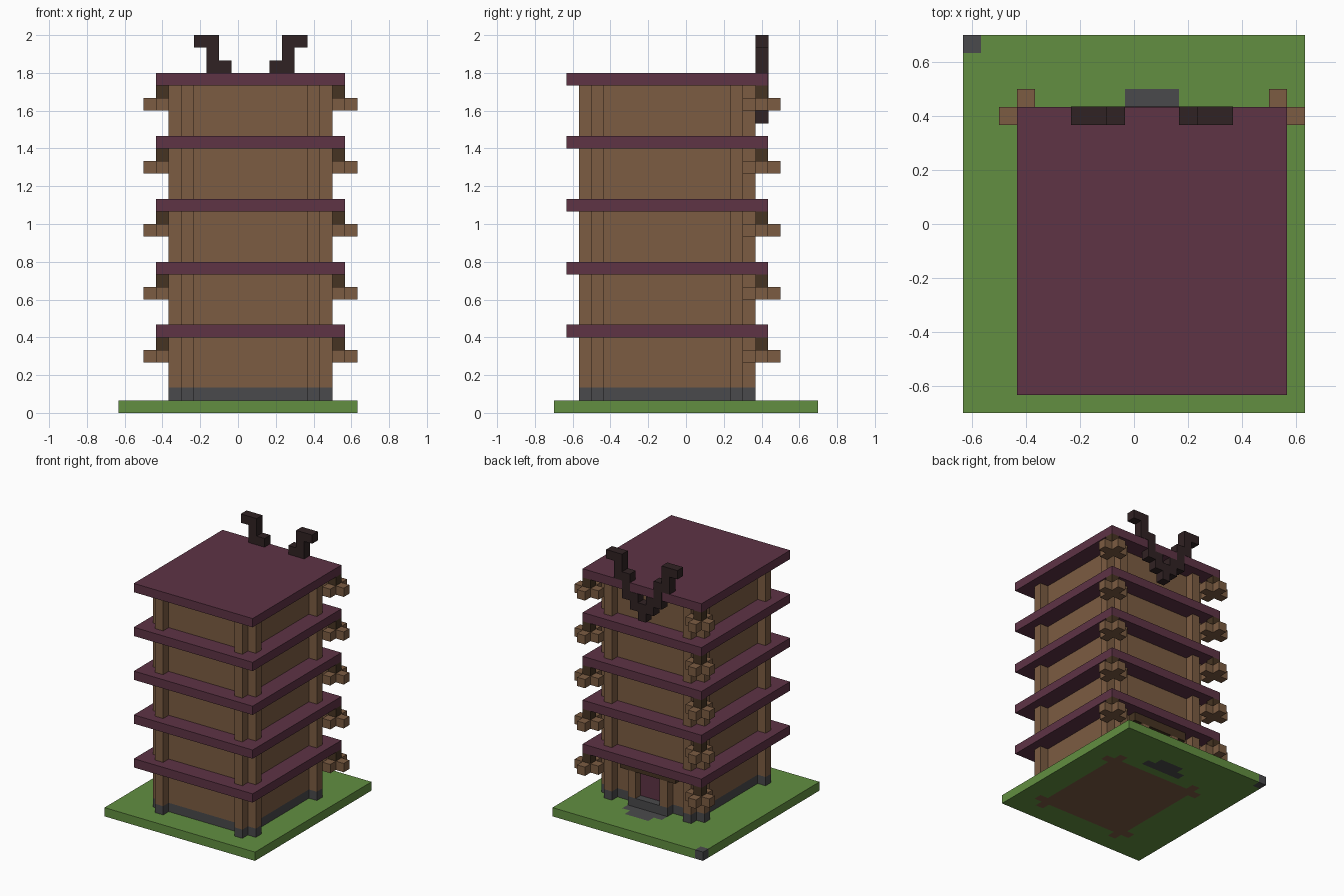
import bpy
import bmesh
from mathutils import Matrix, Vector

U = 2 / 30                       # one block
NX, NY = 19, 21                  # blocks in the ground plot

cube = bpy.data.objects.get("Cube")
if cube:
    bpy.data.objects.remove(cube, do_unlink=True)


def make_material(name, hexcode):
    srgb = [int(hexcode[n:n + 2], 16) / 255 for n in (0, 2, 4)]
    rgba = [c / 12.92 if c < 0.04045 else ((c + 0.055) / 1.055) ** 2.4 for c in srgb] + [1]
    mat = bpy.data.materials.new(name)
    mat.use_nodes = True
    mat.diffuse_color = rgba
    bsdf = next(n for n in mat.node_tree.nodes if n.type == 'BSDF_PRINCIPLED')
    bsdf.inputs["Base Color"].default_value = rgba
    return mat


GREEN = make_material("grass green", "628f41")
BROWN = make_material("wood brown", "7c5c42")
DARK = make_material("dark wood", "463422")
PURPLE = make_material("roof purple", "5e3345")
GREY = make_material("stone grey", "4a4a4c")
BLACK = make_material("near black wood", "302223")


def place(p):
    """Block coordinates to model units."""
    return Vector(((p[0] - NX / 2) * U, (p[1] - NY / 2) * U, p[2] * U))


def finish(name, bm, *mats):
    mesh = bpy.data.meshes.new(name)
    bm.to_mesh(mesh)
    bm.free()
    for m in mats:
        mesh.materials.append(m)
    obj = bpy.data.objects.new(name, mesh)
    bpy.context.collection.objects.link(obj)
    return obj


def blocks(name, mat, boxes):
    """One object from boxes given as x0, x1, y0, y1, z0, z1 in blocks."""
    bm = bmesh.new()
    for x0, x1, y0, y1, z0, z1 in boxes:
        lo, hi = place((x0, y0, z0)), place((x1, y1, z1))
        m = Matrix.Translation((lo + hi) / 2) @ Matrix.Diagonal((*(hi - lo), 1))
        bmesh.ops.create_cube(bm, size=1, matrix=m)
    return finish(name, bm, mat)


# Building plan: a rectangle plus two post blocks sticking out at each corner
X0, X1, Y0, Y1 = 5, 16, 3, 15
POSTS = []
for cx, ox in ((X0, X0 - 1), (X1 - 1, X1)):
    for cy, oy in ((Y0, Y0 - 1), (Y1 - 1, Y1)):
        POSTS += [(ox, ox + 1, cy, cy + 1), (cx, cx + 1, oy, oy + 1)]
BODY = (X0, X1, Y0, Y1)
PAVING = [(8, 13, 16, 17), (9, 12, 17, 18)]


def inside(x, y, rects):
    return any(a < x < b and c < y < d for a, b, c, d in rects)


# Ground plot, coloured block by block
bm = bmesh.new()
bmesh.ops.create_grid(bm, x_segments=NX, y_segments=NY, size=0.5,
                      matrix=Matrix.Diagonal((NX * U, NY * U, 1, 1)))
top = bmesh.ops.extrude_face_region(bm, geom=bm.faces[:], use_keep_orig=True)["geom"]
bmesh.ops.translate(bm, vec=(0, 0, U), verts=[v for v in top if isinstance(v, bmesh.types.BMVert)])
bmesh.ops.recalc_face_normals(bm, faces=bm.faces[:])
for f in bm.faces:
    c = f.calc_center_median()
    x, y = c.x / U + NX / 2, c.y / U + NY / 2
    if inside(x, y, PAVING) or (x < 1 and y > NY - 1):
        f.material_index = 2
    elif inside(x, y, [BODY] + POSTS):
        f.material_index = 1
finish("ground", bm, GREEN, BROWN, GREY)

# Stone footing, walls and corner posts
blocks("footing", GREY, [r + (1, 2) for r in [BODY] + POSTS])
blocks("walls", BROWN, [BODY + (2, 26)])
blocks("corner_posts", BROWN, [r + (2, 26) for r in POSTS])

# Five storeys: overhanging roof and back corner brackets
for storey in range(5):
    z = 6 + 5 * storey
    blocks(f"roof_{storey + 1}", PURPLE, [(3, 18, 1, 17, z, z + 1)])
    for side, x in (("right", 3), ("left", 17)):
        blocks(f"bracket_{side}_{storey + 1}", BROWN,
               [(x - 1, x + 2, 16, 17, z - 2, z - 1),
                (x, x + 1, 15, 16, z - 2, z - 1),
                (x, x + 1, 17, 18, z - 2, z - 1)])
        blocks(f"bracket_stem_{side}_{storey + 1}", DARK, [(x, x + 1, 16, 17, z - 1, z)])

# Back entrance
blocks("step", GREY, [(8, 13, 15, 16, 1, 2)])
blocks("door", PURPLE, [(9, 12, 15, 15.1, 2, 5)])
blocks("door_columns", BROWN, [(8, 9, 15, 16, 2, 5), (12, 13, 15, 16, 2, 5)])
blocks("door_beam", DARK, [(7, 14, 15, 16, 5, 6)])

# Horn ornament on the back roof edge: mirrored runs of blocks, row by row
HORN_RUNS = [(6, 8, 29), (7, 8, 28), (7, 9, 27), (8, 9, 26), (8, 10, 25)]
horns = []
for a, b, z in HORN_RUNS:
    for x0, x1 in ((a, b), (21 - b, 21 - a)):
        horns.append((x0, x1, 16, 17.04, z, z + 1))
horns += [(9, 12, 16, 17.04, 24, 25), (10, 11, 16, 17.04, 23, 24)]
blocks("horn_ornament", BLACK, horns)
